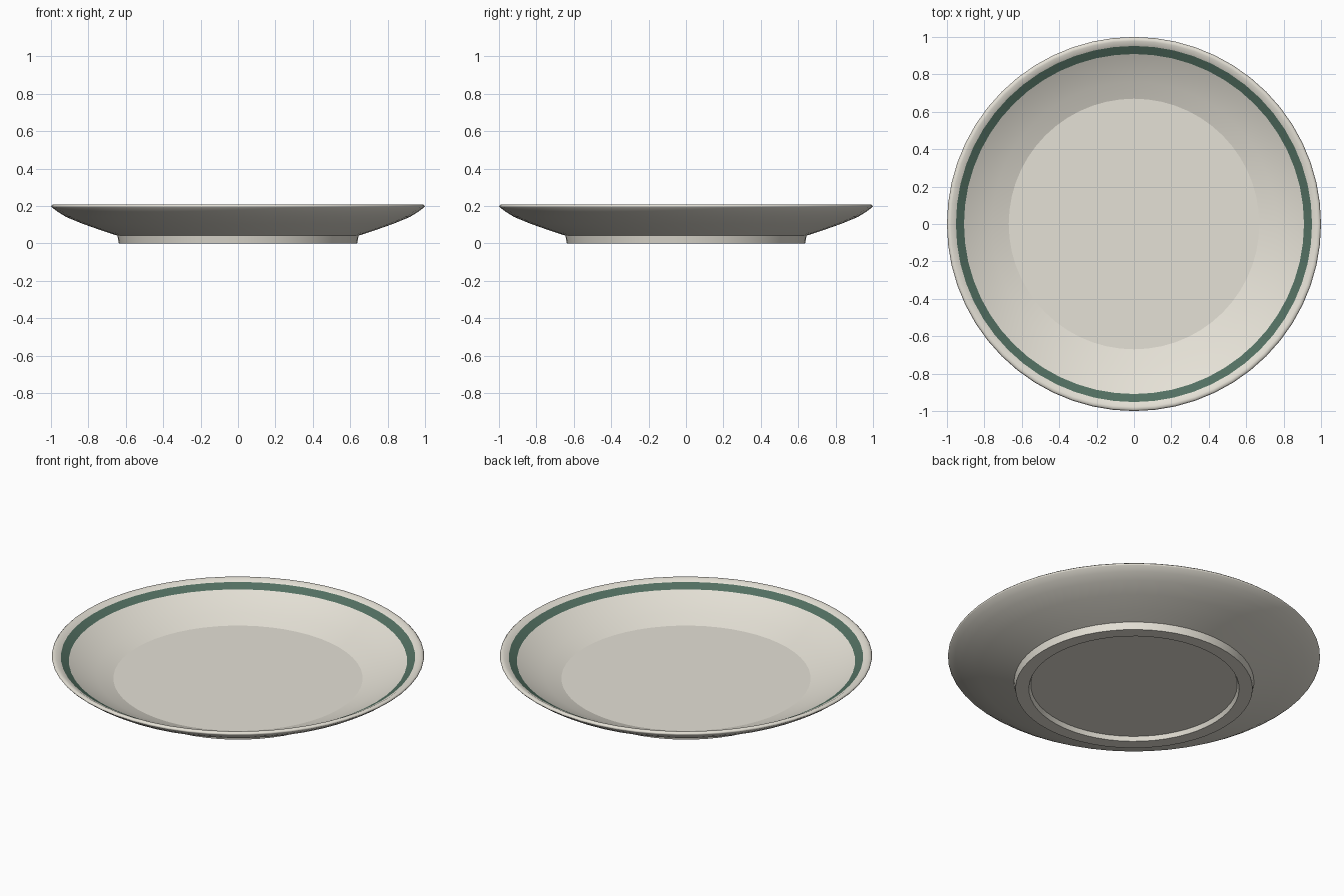
import bpy, bmesh, math

if "Cube" in bpy.data.objects:
    bpy.data.objects.remove(bpy.data.objects["Cube"])

SEGMENTS = 56


def material(name, color):
    m = bpy.data.materials.new(name)
    m.diffuse_color = (*color, 1)
    m.use_nodes = True
    m.node_tree.nodes["Principled BSDF"].inputs["Base Color"].default_value = m.diffuse_color
    return m


# Half section of the plate, (radius, height, sharp edge), from the underside centre
# outward round the rim and back in to the eating surface.
PROFILE = [
    (0.555, 0.025, True), (0.565, 0.0, True),              # recess and foot ring
    (0.637, 0.0, True), (0.645, 0.042, True),
    (0.72, 0.066, False), (0.83, 0.105, False),            # flared underside
    (0.92, 0.142, False), (0.965, 0.17, False),
    (0.995, 0.193, False), (1.0, 0.200, False),            # rounded lip
    (0.993, 0.207, False), (0.978, 0.208, False),
    (0.952, 0.194, False), (0.909, 0.170, False),          # painted band
    (0.85, 0.138, False), (0.76, 0.099, False),            # inner wall
    (0.67, 0.067, True),                                   # edge of flat floor
]
BAND = 12  # profile step that carries the green band

bm = bmesh.new()
rings = []
for r, z, _ in PROFILE:
    rings.append([bm.verts.new((r * math.cos(2 * math.pi * i / SEGMENTS),
                                r * math.sin(2 * math.pi * i / SEGMENTS), z))
                  for i in range(SEGMENTS)])

# Lathe walls
for k, (a, b) in enumerate(zip(rings, rings[1:])):
    for i in range(SEGMENTS):
        j = (i + 1) % SEGMENTS
        f = bm.faces.new((a[i], a[j], b[j], b[i]))
        f.smooth = True
        f.material_index = 1 if k == BAND else 0

# Flat underside and flat floor
bm.faces.new(rings[0][::-1])
bm.faces.new(rings[-1])

# Crisp creases at the foot and floor
for ring, (_, _, sharp) in zip(rings, PROFILE):
    if sharp:
        for i in range(SEGMENTS):
            bm.edges.get((ring[i], ring[(i + 1) % SEGMENTS])).smooth = False

mesh = bpy.data.meshes.new("plate")
bmesh.ops.recalc_face_normals(bm, faces=bm.faces[:])
bm.to_mesh(mesh)
bm.free()
mesh.materials.append(material("cream glaze", (0.78, 0.75, 0.67)))
mesh.materials.append(material("green band", (0.085, 0.16, 0.12)))
plate = bpy.data.objects.new("plate", mesh)
bpy.context.collection.objects.link(plate)
